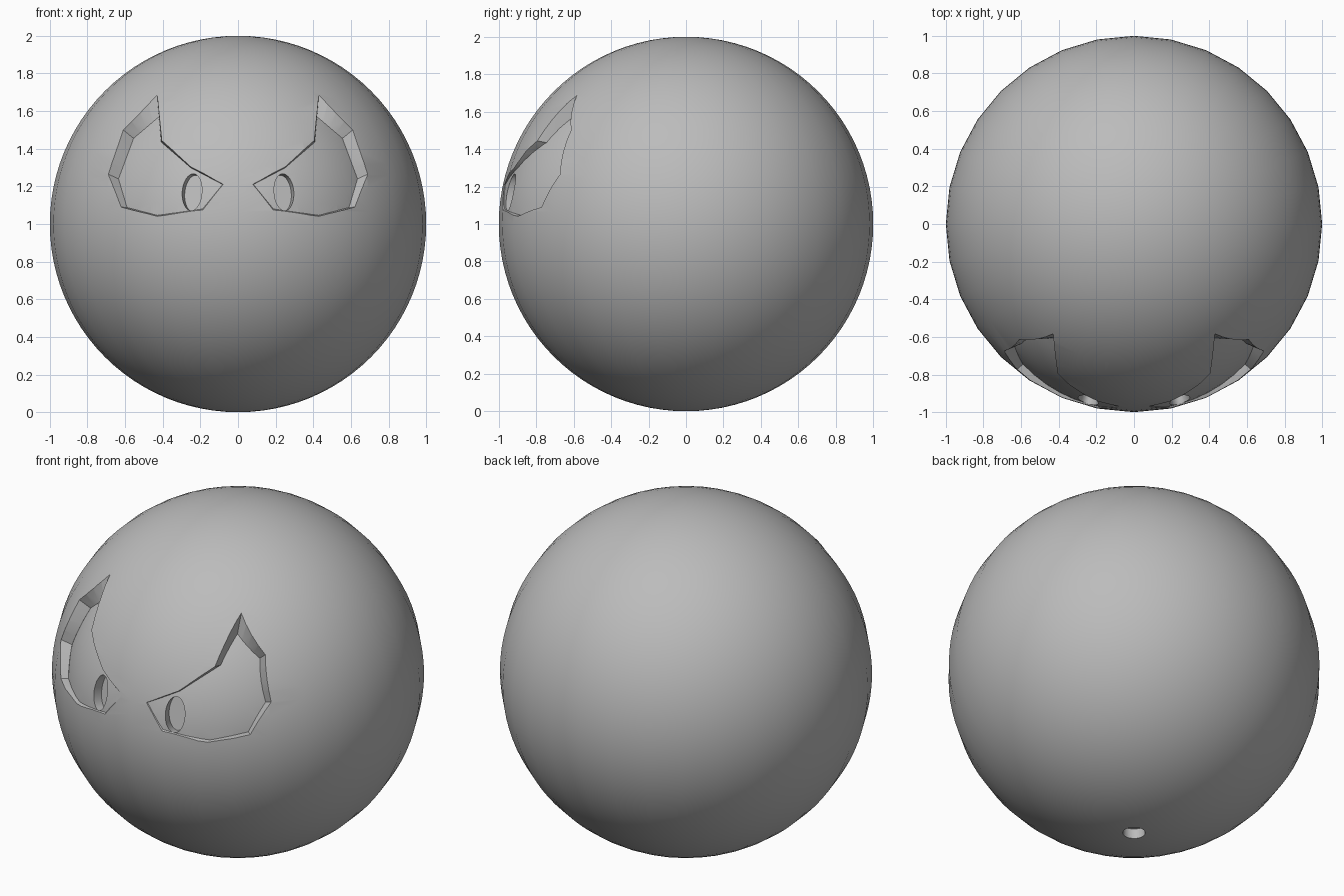
import bpy, bmesh, math
from mathutils import Vector, Matrix

if "Cube" in bpy.data.objects:
    bpy.data.objects.remove(bpy.data.objects["Cube"])

C = Vector((0, 0, 1))                 # ball centre
FC, FR = Vector((0, -0.16, 1)), 0.836  # sphere forming the eye socket floor

grey = bpy.data.materials.new("grey")
grey.diffuse_color = (0.5, 0.5, 0.5, 1)
grey.use_nodes = True
grey.node_tree.nodes["Principled BSDF"].inputs["Base Color"].default_value = grey.diffuse_color


def make(name, bm):
    bmesh.ops.recalc_face_normals(bm, faces=bm.faces)
    me = bpy.data.meshes.new(name)
    bm.to_mesh(me)
    bm.free()
    me.materials.append(grey)
    ob = bpy.data.objects.new(name, me)
    bpy.context.collection.objects.link(ob)
    return ob


def sphere(name, centre, radius, seg, rings):
    bm = bmesh.new()
    bmesh.ops.create_uvsphere(bm, u_segments=seg, v_segments=rings, radius=radius,
                              matrix=Matrix.Translation(centre) @ Matrix.Rotation(math.pi / seg * 0, 4, 'Z'))
    return make(name, bm)


def cut(target, cutter):
    """Subtract cutter from target and apply the result."""
    mod = target.modifiers.new("cut", 'BOOLEAN')
    mod.operation, mod.solver, mod.object = 'DIFFERENCE', 'EXACT', cutter
    dg = bpy.context.evaluated_depsgraph_get()
    me = bpy.data.meshes.new_from_object(target.evaluated_get(dg))
    target.modifiers.clear()
    target.data = me
    bpy.data.objects.remove(cutter)


def on_sphere(x, z, centre, radius):
    return Vector((x, centre.y - math.sqrt(radius ** 2 - x * x - (z - 1) ** 2), z))


def subdivide(points, n=4):
    out = []
    for a, b in zip(points, points[1:] + points[:1]):
        out += [(a[0] + (b[0] - a[0]) * i / n, a[1] + (b[1] - a[1]) * i / n) for i in range(n)]
    return out


# Eye socket outline at the surface and at the floor (x, z)
RIM = [(.43, 1.69), (.61, 1.50), (.69, 1.265), (.625, 1.09), (.43, 1.04),
       (.185, 1.075), (.075, 1.212), (.25, 1.305), (.405, 1.445)]
FLOOR = [(.42, 1.57), (.555, 1.455), (.635, 1.24), (.59, 1.088), (.428, 1.046),
         (.188, 1.08), (.082, 1.21), (.25, 1.298), (.408, 1.435)]


def socket_cutter(side):
    rim = [on_sphere(x, z, C, 1.0) for x, z in subdivide(RIM)]
    low = [on_sphere(x, z, FC, FR) for x, z in subdivide(FLOOR)]
    rings = [[Vector((p.x, -1.3, p.z)) for p in rim], rim, low,
             [Vector((p.x, -0.3, p.z)) for p in low]]
    bm = bmesh.new()
    vs = [[bm.verts.new((p.x * side, p.y, p.z)) for p in r] for r in rings]
    n = len(rim)
    for a, b in zip(vs, vs[1:]):
        for i in range(n):
            j = (i + 1) % n
            bm.faces.new((a[i], a[j], b[j], b[i]))
    bm.faces.new(vs[0])
    bm.faces.new(vs[-1])
    ob = make("socket_cutter", bm)
    cut(ob, sphere("floor_sphere", FC, FR, 64, 48))
    return ob


def hole_cutter(point, axis, rx, ry, depth):
    """Elliptical plug sunk to the given depth below a surface point."""
    rot = axis.to_track_quat('Z', 'Y').to_matrix().to_4x4()
    bm = bmesh.new()
    bmesh.ops.create_cone(bm, cap_ends=True, segments=32, radius1=1, radius2=1, depth=1)
    h = depth + 0.06
    bmesh.ops.transform(bm, verts=bm.verts, matrix=Matrix.Translation(point) @ rot
                        @ Matrix.Translation((0, 0, h / 2 - depth)) @ Matrix.Diagonal((rx, ry, h, 1)))
    return make("hole_cutter", bm)


# Ball body
ball = sphere("ball", C, 1.0, 32, 48)

# Angled eye sockets with pupil holes
for side in (-1, 1):
    cut(ball, socket_cutter(side))
    p = on_sphere(.245, 1.17, FC, FR)
    p.x *= side
    cut(ball, hole_cutter(p, (p - C).normalized(), .055, .1, .06))

# Small round hole underneath
cut(ball, hole_cutter(Vector((0, 0, 0)), Vector((0, 0, -1)), .06, .06, .06))

bpy.ops.object.select_all(action='DESELECT')
ball.select_set(True)
bpy.context.view_layer.objects.active = ball
bpy.ops.object.shade_smooth_by_angle(angle=math.radians(30))
